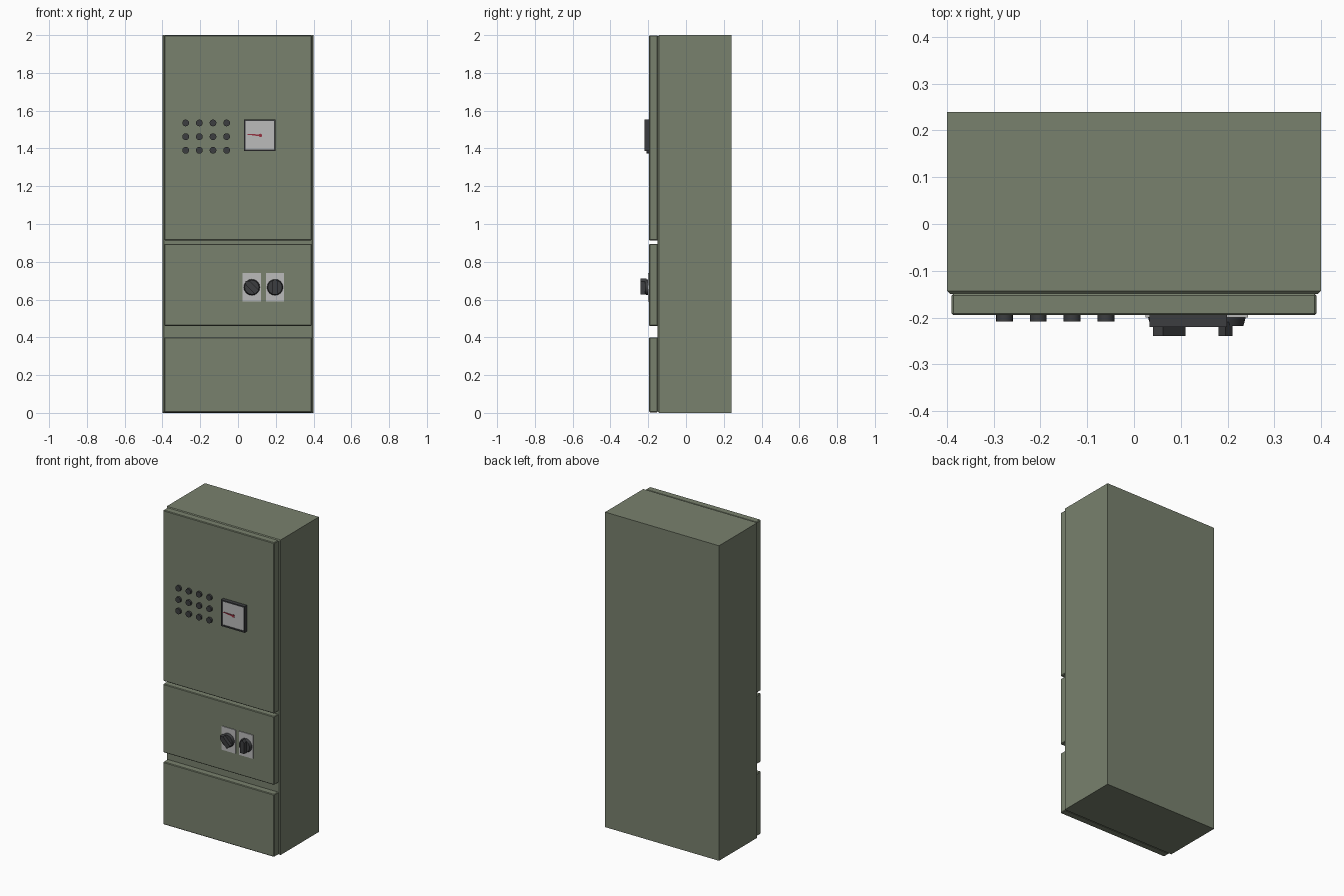
import bpy, bmesh, math
from mathutils import Matrix, Vector

if "Cube" in bpy.data.objects:
    bpy.data.objects.remove(bpy.data.objects["Cube"])


def material(name, rgb):
    m = bpy.data.materials.new(name)
    m.diffuse_color = (*rgb, 1)
    m.use_nodes = True
    m.node_tree.nodes["Principled BSDF"].inputs["Base Color"].default_value = m.diffuse_color
    return m


GREEN = material("olive_paint", (0.19, 0.22, 0.155))
DARK = material("dark_plastic", (0.045, 0.047, 0.05))
LIGHT = material("light_plate", (0.5, 0.5, 0.5))
RED = material("red_needle", (0.3, 0.03, 0.05))


def finish(bm, name, mat):
    bmesh.ops.recalc_face_normals(bm, faces=bm.faces[:])
    me = bpy.data.meshes.new(name)
    bm.to_mesh(me)
    bm.free()
    ob = bpy.data.objects.new(name, me)
    bpy.context.collection.objects.link(ob)
    me.materials.append(mat)
    return ob


def box(name, x, y, z, mat, bevel=0.0, front_only=False):
    bm = bmesh.new()
    size = (x[1] - x[0], y[1] - y[0], z[1] - z[0])
    mid = Vector((sum(x) / 2, sum(y) / 2, sum(z) / 2))
    bmesh.ops.create_cube(bm, size=1, matrix=Matrix.Translation(mid) @ Matrix.Diagonal((*size, 1)))
    if bevel:
        edges = [e for e in bm.edges
                 if not front_only or all(abs(v.co.y - y[0]) < 1e-5 for v in e.verts)]
        bmesh.ops.bevel(bm, geom=edges, offset=bevel, segments=1, affect='EDGES', profile=0.5)
    return finish(bm, name, mat)


def disc(name, x, z, back, front, r_back, r_front, sides, mat):
    # round part whose axis points out of the cabinet front
    bm = bmesh.new()
    m = Matrix.Translation((x, (back + front) / 2, z)) @ Matrix.Rotation(math.pi / 2, 4, 'X')
    bmesh.ops.create_cone(bm, cap_ends=True, segments=sides, radius1=r_back, radius2=r_front,
                          depth=back - front, matrix=m)
    return finish(bm, name, mat)


def prism(name, outline, x, z, back, front, angle, mat):
    # flat outline in the front plane, turned about (x, z) and given thickness
    bm = bmesh.new()
    f = bm.faces.new([bm.verts.new((px, back, pz)) for px, pz in outline])
    ext = bmesh.ops.extrude_face_region(bm, geom=[f])
    for v in ext['geom']:
        if isinstance(v, bmesh.types.BMVert):
            v.co.y = front
    bm.transform(Matrix.Translation((x, 0, z)) @ Matrix.Rotation(angle, 4, 'Y'))
    return finish(bm, name, mat)


# Cabinet body with chamfered front rim
box("cabinet_body", (-0.4, 0.4), (-0.15, 0.24), (0, 2), GREEN, 0.007, True)

# Three front panels, standing just proud of the body
for name, z in (("lower_panel", (0.003, 0.4)), ("switch_panel", (0.46, 0.895)),
                ("upper_door", (0.913, 1.998))):
    box(name, (-0.39, 0.39), (-0.195, -0.149), z, GREEN, 0.004)

# Grid of push buttons
for row in range(3):
    for col in range(4):
        x, z = -0.277 + 0.0723 * col, 1.535 - 0.0725 * row
        b = disc(f"button_{row}_{col}", x, z, -0.194, -0.208, 0.018, 0.018, 16, DARK)

# Meter: dark surround, light dial, red needle on a pivot
for name, x, z in (("meter_left", (0.033, 0.041), (1.386, 1.552)),
                   ("meter_right", (0.191, 0.199), (1.386, 1.552)),
                   ("meter_bottom", (0.041, 0.191), (1.386, 1.394)),
                   ("meter_top", (0.041, 0.191), (1.544, 1.552))):
    box(name, x, (-0.22, -0.194), z, DARK)
box("meter_dial", (0.04, 0.192), (-0.214, -0.194), (1.393, 1.545), LIGHT)
prism("meter_needle", [(-0.07, -0.002), (0, -0.005), (0, 0.005), (-0.07, 0.002)],
      0.118, 1.469, -0.213, -0.217, math.radians(5), RED)
disc("needle_pivot", 0.118, 1.469, -0.213, -0.218, 0.009, 0.009, 12, RED)

# Rotary switches: plate, round base, pointed grip
GRIP = [(-0.015, -0.038), (0.015, -0.038), (0.015, 0.03), (0, 0.046), (-0.015, 0.03)]
for i, (x, angle) in enumerate(((0.073, -45), (0.196, 0))):
    box(f"switch_plate_{i}", (x - 0.048, x + 0.048), (-0.2, -0.194), (0.59, 0.74), LIGHT)
    disc(f"switch_base_{i}", x, 0.665, -0.199, -0.218, 0.043, 0.038, 16, DARK)
    prism(f"switch_grip_{i}", GRIP, x, 0.665, -0.21, -0.24, math.radians(angle), DARK)

# Smooth the round parts, keeping their rims sharp
bpy.ops.object.select_all(action='DESELECT')
for ob in bpy.data.objects:
    if ob.name.startswith(("button", "needle_pivot", "switch_base")):
        ob.select_set(True)
        bpy.context.view_layer.objects.active = ob
bpy.ops.object.shade_smooth_by_angle(angle=math.radians(30))
